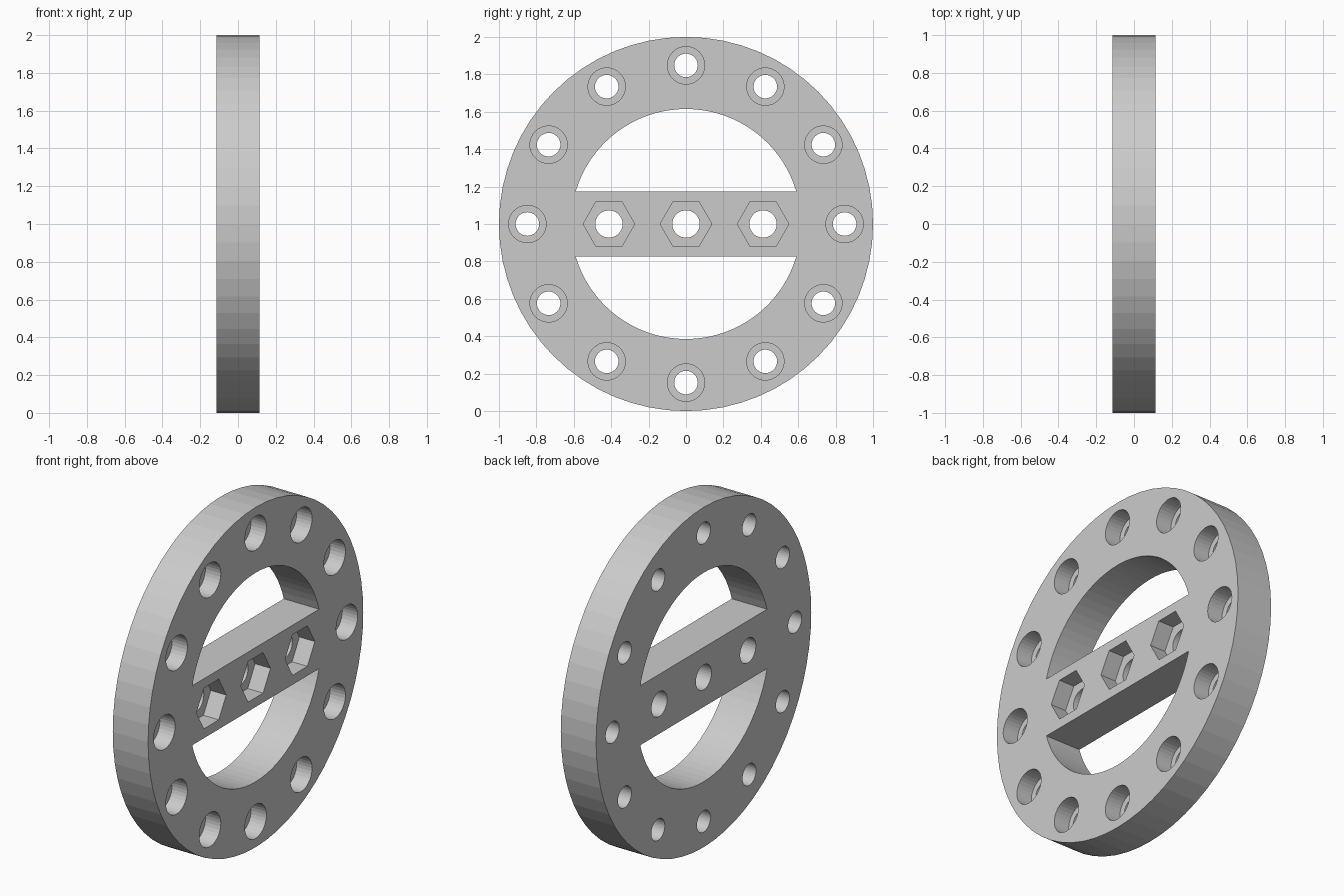
import bpy, bmesh, math

if "Cube" in bpy.data.objects:
    bpy.data.objects.remove(bpy.data.objects["Cube"])

R_OUT, R_IN, HALF_T = 1.0, 0.615, 0.115
BAR_HALF, POCKET = 0.175, 0.1   # crossbar half height, recess depth
BOLT_R = 0.848


def circle(cy, cz, r, n, a0=0.0):
    return [(cy + r * math.cos(a0 + math.tau * i / n),
             cz + r * math.sin(a0 + math.tau * i / n)) for i in range(n)]


def window(sign):
    # D-shaped opening above or below the crossbar
    a = math.asin(BAR_HALF / R_IN)
    n = 32
    return [(R_IN * math.cos(a + (math.pi - 2 * a) * i / n),
             1 + sign * R_IN * math.sin(a + (math.pi - 2 * a) * i / n))
            for i in range(n + 1)]


def prisms(name, outlines, x0, x1):
    # One object made of yz outlines extruded along x
    bm = bmesh.new()
    for pts in outlines:
        lo = [bm.verts.new((x0, y, z)) for y, z in pts]
        hi = [bm.verts.new((x1, y, z)) for y, z in pts]
        bm.faces.new(lo)
        bm.faces.new(hi)
        for i in range(len(pts)):
            j = (i + 1) % len(pts)
            bm.faces.new((lo[i], lo[j], hi[j], hi[i]))
    bmesh.ops.recalc_face_normals(bm, faces=bm.faces)
    me = bpy.data.meshes.new(name)
    bm.to_mesh(me)
    bm.free()
    ob = bpy.data.objects.new(name, me)
    bpy.context.collection.objects.link(ob)
    return ob


# Flange disc
disc = prisms("flange_disc", [circle(0, 1, R_OUT, 64)], -HALF_T, HALF_T)
grey = bpy.data.materials.new("plain grey")
grey.diffuse_color = (0.6, 0.6, 0.6, 1)
grey.use_nodes = True
grey.node_tree.nodes["Principled BSDF"].inputs["Base Color"].default_value = grey.diffuse_color
disc.data.materials.append(grey)

# Positions of rim bolts and crossbar nuts
bolts = [(BOLT_R * math.cos(math.tau * i / 12), 1 + BOLT_R * math.sin(math.tau * i / 12))
         for i in range(12)]
nuts = [(y, 1.0) for y in (-0.412, 0.0, 0.412)]

# Round and hexagonal recesses on the +x face
recesses = prisms("recess_cutter",
                  [circle(y, z, 0.1, 32) for y, z in bolts]
                  + [circle(y, z, 0.138, 6) for y, z in nuts],
                  HALF_T - POCKET, HALF_T + 0.1)
# Windows and through holes
through = prisms("through_cutter",
                 [window(1), window(-1)]
                 + [circle(y, z, 0.063, 32) for y, z in bolts]
                 + [circle(y, z, 0.073, 32) for y, z in nuts],
                 -HALF_T - 0.1, HALF_T + 0.1)

for cutter in (recesses, through):
    mod = disc.modifiers.new(cutter.name, 'BOOLEAN')
    mod.operation = 'DIFFERENCE'
    mod.solver = 'EXACT'
    mod.object = cutter

# Bake the cuts and remove the cutters
bpy.context.view_layer.update()
dg = bpy.context.evaluated_depsgraph_get()
baked = bpy.data.meshes.new_from_object(disc.evaluated_get(dg))
disc.modifiers.clear()
disc.data = baked
baked.name = "flange_disc"
baked.materials.clear()
baked.materials.append(grey)
for p in baked.polygons:
    p.material_index = 0
for cutter in (recesses, through):
    bpy.data.objects.remove(cutter)
